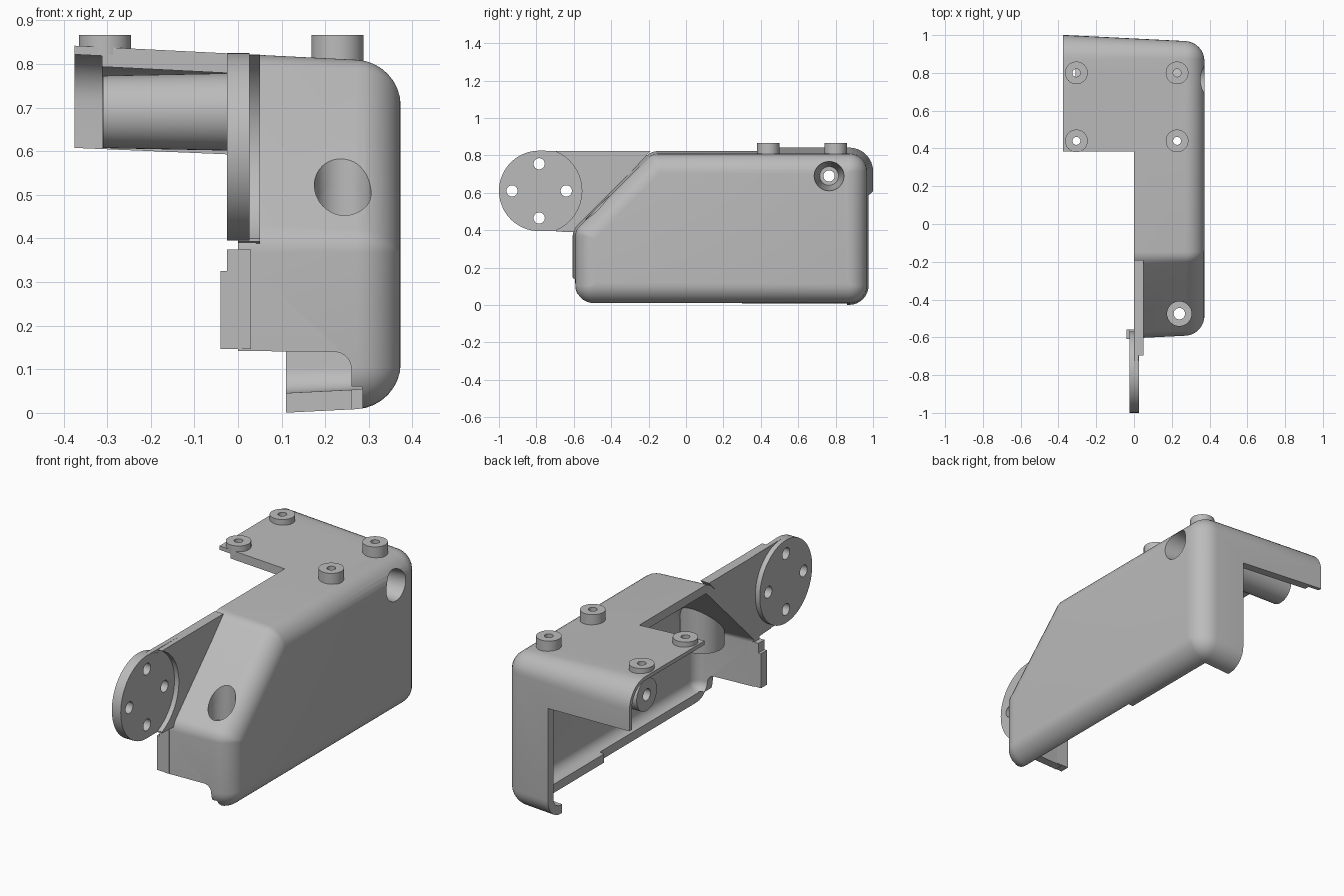
import bpy, bmesh, math
from mathutils import Vector, Matrix

if "Cube" in bpy.data.objects:
    bpy.data.objects.remove(bpy.data.objects["Cube"])

grey = bpy.data.materials.new("plain_grey")
grey.diffuse_color = (0.50, 0.50, 0.50, 1)
grey.use_nodes = True
grey.node_tree.nodes["Principled BSDF"].inputs["Base Color"].default_value = grey.diffuse_color


def make(name, bm):
    bmesh.ops.recalc_face_normals(bm, faces=bm.faces)
    me = bpy.data.meshes.new(name)
    bm.to_mesh(me)
    bm.free()
    me.materials.append(grey)
    ob = bpy.data.objects.new(name, me)
    bpy.context.collection.objects.link(ob)
    return ob


def loft(name, rings):
    bm = bmesh.new()
    loops = [[bm.verts.new(p) for p in r] for r in rings]
    for a, b in zip(loops, loops[1:]):
        n = len(a)
        for i in range(n):
            bm.faces.new((a[i], a[(i + 1) % n], b[(i + 1) % n], b[i]))
    bm.faces.new(loops[0])
    bm.faces.new(loops[-1])
    return make(name, bm)


def prism_x(name, pts, x0, x1):
    return loft(name, [[(x, y, z) for y, z in pts] for x in (x0, x1)])


def prism_y(name, pts, y0, y1):
    return loft(name, [[(x, y, z) for x, z in pts] for y in (y0, y1)])


def rod(name, axis, a, b, c, r0, r1=None, lo_hi=None, seg=48):
    """Cylinder or cone along x (a=y, b=z) or z (a=x, b=y), from c[0] to c[1]."""
    r1 = r0 if r1 is None else r1
    rings = []
    for t, r in ((c[0], r0), (c[1], r1)):
        ring = []
        for i in range(seg):
            w = 2 * math.pi * i / seg
            u, v = a + r * math.cos(w), b + r * math.sin(w)
            ring.append((t, u, v) if axis == 'x' else (u, v, t))
        rings.append(ring)
    return loft(name, rings)


def boolean(ob, cutter, op='DIFFERENCE'):
    m = ob.modifiers.new("b", 'BOOLEAN')
    m.operation, m.solver, m.object = op, 'EXACT', cutter
    dg = bpy.context.evaluated_depsgraph_get()
    dg.update()
    me = bpy.data.meshes.new_from_object(ob.evaluated_get(dg))
    ob.modifiers.clear()
    ob.data = me


# Side profile of the housing: (y, z, corner radius), counter-clockwise
PROFILE = [(-0.605, -0.005, 0.11), (0.982, -0.005, 0.11), (0.982, 0.823, 0.11),
           (-0.185, 0.823, 0.09), (-0.605, 0.405, 0.09)]


def section(x, inset):
    n = len(PROFILE)
    P = [Vector(p[:2]) for p in PROFILE]
    out = []
    for i in range(n):
        d0 = (P[i] - P[i - 1]).normalized()
        d1 = (P[(i + 1) % n] - P[i]).normalized()
        n0, n1 = Vector((-d0.y, d0.x)), Vector((-d1.y, d1.x))
        mid = (n0 + n1) / (1 + n0.dot(n1))
        r = max(PROFILE[i][2] - inset, 0.012)
        centre = P[i] + mid * (inset + r)
        a0 = math.atan2(-n0.y, -n0.x)
        turn = math.atan2(d0.x * d1.y - d0.y * d1.x, d0.dot(d1))
        for k in range(9):
            w = a0 + turn * k / 8
            out.append((x, centre.x + r * math.cos(w), centre.y + r * math.sin(w)))
    return out


def housing_solid(name, x0, x1, extra, r):
    """Tapered solid with a rounded right-hand end."""
    draft = 0.05
    rings = [section(x0, draft * x0 + extra)]
    for k in range(9 if r else 1):
        w = math.pi / 2 * k / 8
        x = x1 - r + r * math.sin(w)
        rings.append(section(x, draft * x + extra + r * (1 - math.cos(w))))
    return loft(name, rings)


outer = housing_solid("outer_helper", -0.375, 0.373, 0, 0.1)
shell = housing_solid("housing_shell", -0.375, 0.373, 0, 0.1)
cutters = [outer]

# Hollow interior, thin lap edge, and openings
corner = [(0.22 + 0.04 * math.cos(w), 0.10 + 0.04 * math.sin(w))
          for w in [math.pi / 2 * k / 8 for k in range(9)]]
shell_cuts = [
    housing_solid("cavity", -0.5, 0.328, 0.045, 0.055),
    housing_solid("lap_cut", -0.51, -0.312, 0.02, 0),
    prism_y("left_cut", [(-0.6, -0.2), (0, -0.2), (0, 1), (-0.6, 1)], -1.1, 0.383),
    prism_y("back_cut", [(-0.6, -0.15), (0.11, -0.15), (0.11, 0.587), (-0.6, 0.617)], 0.2, 1.2),
    prism_y("bottom_cut", [(-0.55, -0.1), (0.26, -0.1)] + corner + [(-0.55, 0.147)], -1.05, 0.86),
    prism_y("bottom_step", [(-0.52, -0.12), (0.285, -0.12), (0.285, 0.06), (-0.52, 0.06)], -1.2, 0.3),
]

# Screw holes shared by shell and bosses
side_holes = [rod("side_bore", 'x', 0.765, 0.69, (-0.6, 0.6), 0.03),
              rod("side_sink", 'x', 0.765, 0.69, (0.10, 0.45), 0.05, 0.088)]
front_holes = [rod("front_bore", 'z', 0.24, -0.475, (0.2, 0.9), 0.03),
               rod("front_sink", 'z', 0.24, -0.475, (0.40, 0.95), 0.065)]

# Long horizontal tube and short vertical boss inside the housing
tube = rod("screw_tube", 'x', 0.765, 0.69, (-0.31, 0.35), 0.083, 0.096)
boss = rod("front_screw_boss", 'z', 0.24, -0.475, (0.33, 0.75), 0.105)
for part, holes in ((tube, side_holes), (boss, front_holes)):
    boolean(part, outer, 'INTERSECT')
    for h in holes:
        boolean(part, h)

# Four mounting pegs on the top
pegs, peg_holes = [], []
for x in (-0.305, 0.228):
    for y in (0.44, 0.80):
        peg = rod("mounting_peg", 'z', x, y, (0.822 if x < 0 else 0.80, 0.866), 0.06)
        hole = rod("peg_hole", 'z', x, y, (0.74, 0.93), 0.021, seg=24)
        boolean(peg, hole)
        pegs.append(peg)
        peg_holes.append(hole)

for c in shell_cuts + side_holes + front_holes + peg_holes:
    boolean(shell, c)
cutters += shell_cuts + side_holes + front_holes + peg_holes

# Arm: wall in front of the slope, with a concave end around the disc
CY, CZ, R = -0.785, 0.61, 0.215
arc = [(CY + 0.228 * math.cos(w), CZ + 0.228 * math.sin(w))
       for w in [math.radians(67 - 134 * k / 24) for k in range(25)]]
wall = prism_x("arm_wall", [(-0.19, 0.822)] + [(arc[0][0], 0.822)] + arc
               + [(arc[-1][0], 0.393), (-0.58, 0.388), (-0.575, 0.41)], 0.0, 0.05)
web = prism_x("arm_web", [(CY, CZ + R), (-0.5, 0.822), (-0.5, 0.50), (-0.59, 0.395), (CY, CZ - R)],
              0.001, 0.025)
disc = rod("arm_disc", 'x', CY, CZ, (-0.025, 0.026), R, seg=72)
for k in range(4):
    w = math.pi / 2 * k
    h = rod("disc_hole", 'x', CY + 0.145 * math.cos(w), CZ + 0.145 * math.sin(w), (-0.2, 0.2), 0.03, seg=32)
    boolean(disc, h)
    boolean(web, h)
    cutters.append(h)

# Stepped tab on the left edge of the front wall
tab = prism_y("front_tab", [(-0.04, 0.146), (0.03, 0.146), (0.03, 0.375), (-0.025, 0.375),
                            (-0.025, 0.325), (-0.04, 0.325)], -0.608, -0.558)

for c in cutters:
    bpy.data.objects.remove(c)

# Smooth curved surfaces, keep hard edges
for ob in [shell, tube, boss, wall, web, disc, tab] + pegs:
    ob.data.shade_smooth()
    ob.data.set_sharp_from_angle(angle=math.radians(30))
